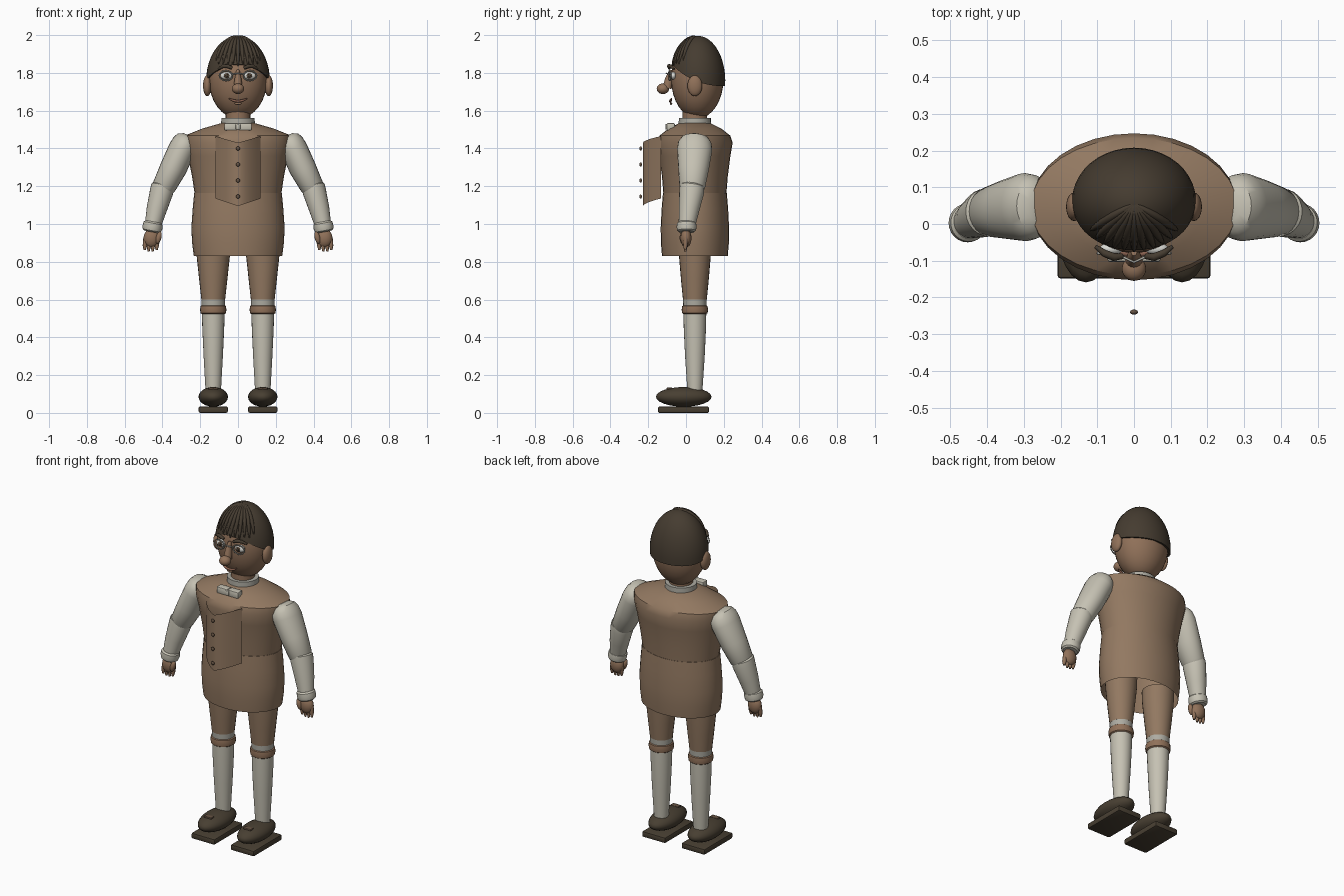
import bpy, bmesh, math
from mathutils import Vector, Matrix

if "Cube" in bpy.data.objects:
    bpy.data.objects.remove(bpy.data.objects["Cube"])


def mat(name, rgb):
    m = bpy.data.materials.new(name)
    m.diffuse_color = (*rgb, 1)
    m.use_nodes = True
    m.node_tree.nodes["Principled BSDF"].inputs["Base Color"].default_value = m.diffuse_color
    return m


TAN = mat("tan cloth", (.29, .19, .12))
SKIN = mat("skin", (.28, .165, .10))
PALE = mat("pale linen", (.56, .535, .45))
GREY = mat("collar grey", (.42, .41, .36))
DARK = mat("dark hair", (.06, .045, .03))
SHOE = mat("shoe leather", (.065, .05, .032))
BUTTON = mat("button brown", (.13, .085, .055))
WHITE = mat("eye white", (.7, .7, .66))
LIP = mat("lip", (.25, .12, .08))


def finish(name, bm, m, fix=True, angle=35):
    if fix:
        bmesh.ops.recalc_face_normals(bm, faces=bm.faces)
    me = bpy.data.meshes.new(name)
    bm.to_mesh(me)
    bm.free()
    me.materials.append(m)
    ob = bpy.data.objects.new(name, me)
    bpy.context.collection.objects.link(ob)
    bpy.ops.object.select_all(action='DESELECT')
    bpy.context.view_layer.objects.active = ob
    ob.select_set(True)
    bpy.ops.object.shade_smooth_by_angle(angle=math.radians(angle))
    return ob


def loft(name, rings, m, n=24, caps=(True, True)):
    """Skin elliptical rings (x, y, z, side radius, depth radius) along a path."""
    bm = bmesh.new()
    pts = [Vector(r[:3]) for r in rings]
    axis = (pts[-1] - pts[0]).normalized()
    u = Vector((0, 1, 0)).cross(axis).normalized()
    v = axis.cross(u)
    loops = []
    for p, r in zip(pts, rings):
        loops.append([bm.verts.new(p + u * r[3] * math.cos(2 * math.pi * i / n)
                                   + v * r[4] * math.sin(2 * math.pi * i / n)) for i in range(n)])
    for a, b in zip(loops, loops[1:]):
        for i in range(n):
            j = (i + 1) % n
            bm.faces.new((a[i], a[j], b[j], b[i]))
    for flag, l in zip(caps, (loops[0], loops[-1])):
        if flag:
            bm.faces.new(l)
    return finish(name, bm, m)


def ball(name, c, r, m, tilt=0, seg=24):
    bm = bmesh.new()
    bmesh.ops.create_uvsphere(bm, u_segments=seg, v_segments=seg // 2, radius=1)
    M = Matrix.Translation(c) @ Matrix.Rotation(tilt, 4, 'Y') @ Matrix.Diagonal((*r, 1))
    bmesh.ops.transform(bm, matrix=M, verts=bm.verts)
    return finish(name, bm, m, angle=60)


def box(name, c, size, m, bevel=.01):
    bm = bmesh.new()
    bmesh.ops.create_cube(bm, size=1)
    bmesh.ops.transform(bm, matrix=Matrix.Translation(c) @ Matrix.Diagonal((*size, 1)), verts=bm.verts)
    bmesh.ops.bevel(bm, geom=bm.edges[:], offset=bevel, segments=2, affect='EDGES', profile=.5)
    return finish(name, bm, m)


def cord(name, pts, radius, m, taper=None, cyclic=False):
    """Round cord along a list of points."""
    cu = bpy.data.curves.new(name, 'CURVE')
    cu.dimensions = '3D'
    cu.bevel_depth = radius
    cu.bevel_resolution = 2
    cu.use_fill_caps = True
    sp = cu.splines.new('POLY')
    sp.points.add(len(pts) - 1)
    sp.use_cyclic_u = cyclic
    for i, (p, q) in enumerate(zip(sp.points, pts)):
        p.co = (*q, 1)
        p.radius = taper[i] if taper else 1
    cu.materials.append(m)
    ob = bpy.data.objects.new(name, cu)
    bpy.context.collection.objects.link(ob)
    return ob


# Coat: upper body and open skirt
CY = .047
loft("coat_upper", [(0, CY, z, a, b) for z, a, b in (
    (1.15, .228, .166), (1.25, .243, .174), (1.36, .265, .188), (1.43, .282, .2),
    (1.468, .282, .187), (1.505, .19, .14), (1.535, .085, .08))], TAN, 32)
loft("coat_skirt", [(0, CY, z, a, b) for z, a, b in (
    (1.165, .232, .169), (1.08, .24, .176), (.98, .247, .181), (.9, .243, .18), (.83, .234, .174))],
    TAN, 32, caps=(True, False))

# Waistcoat front: thin bowed sheet
bm = bmesh.new()
cols = []
for i in range(13):
    x = -.12 + .02 * i
    t = abs(x) / .12
    y = -.228 + .095 * t ** 1.7
    cols.append([bm.verts.new((x, y, z)) for z in (1.095 + .04 * t, 1.43 + .035 * t)])
for a, b in zip(cols, cols[1:]):
    bm.faces.new((a[0], b[0], b[1], a[1]))
finish("waistcoat_front", bm, TAN, fix=False)
for i in range(4):
    ball("button", (0, -.24, 1.145 + .085 * i), (.011, .007, .011), BUTTON, seg=12)

# Neck, collar and bow
loft("neck", [(0, CY, 1.5, .065, .065), (0, CY, 1.64, .065, .065)], SKIN)
loft("collar", [(0, CY, 1.515, .09, .086), (0, CY, 1.562, .088, .085)], GREY)
for s in (-1, 1):
    box("bow_wing", (s * .037, -.081, 1.515), (.07, .044, .038), PALE, .006)
box("bow_knot", (0, -.085, 1.515), (.026, .048, .03), PALE, .005)

# Head and face
HY = .06
ball("head", (0, HY, 1.77), (.155, .139, .212), SKIN, seg=32)
loft("nose_bridge", [(0, -.075, 1.815, .008, .012), (0, -.088, 1.77, .018, .022),
                     (0, -.1, 1.72, .024, .024)], SKIN, 16)
ball("nose_tip", (0, -.122, 1.716), (.033, .033, .028), SKIN)
cord("mouth", [(.012 * i, -.083 + .0004 * i * i, 1.65 + .0009 * i * i) for i in range(-4, 5)],
     .007, LIP, [.3, .8, 1, 1, 1, 1, 1, .8, .3])
cord("lower_lip", [(.01 * i, -.079 + .0004 * i * i, 1.637 + .0008 * i * i) for i in range(-2, 3)],
     .007, SKIN, [.4, .9, 1, .9, .4])
for s in (-1, 1):
    ball("ear", (s * .163, .047, 1.732), (.022, .039, .055), SKIN)
    ball("eye", (s * .062, -.068, 1.785), (.032, .017, .021), WHITE)
    ball("iris", (s * .06, -.083, 1.785), (.014, .005, .015), BUTTON, seg=16)
    ball("pupil", (s * .06, -.087, 1.785), (.008, .004, .009), DARK, seg=12)
    ring = [(s * .064 + .035 * math.cos(k * math.pi / 12), -.088 + .25 * max(0, .035 * s * math.cos(k * math.pi / 12)),
             1.785 + .026 * math.sin(k * math.pi / 12)) for k in range(24)]
    cord("spectacle_rim", ring, .0035, GREY, cyclic=True)
    cord("eyebrow", [(s * .032, -.088, 1.825), (s * .055, -.09, 1.836), (s * .08, -.08, 1.835),
                     (s * .104, -.062, 1.82)], .011, DARK, [.7, 1, .9, .5])
cord("spectacle_bridge", [(-.03, -.09, 1.792), (0, -.104, 1.798), (.03, -.09, 1.792)], .0035, GREY)

# Hair: cap with a hairline that rises to the front
HR = Vector((.169, .145, .24))
HC = Vector((0, .063, 1.756))


def scalp(az, pol, grow=1.0):
    return HC + Vector((HR.x * math.sin(pol) * math.cos(az), HR.y * math.sin(pol) * math.sin(az),
                        HR.z * math.cos(pol))) * grow


bm = bmesh.new()
N, R = 40, 12
top = bm.verts.new(scalp(0, 0))
rows = [[] for _ in range(R)]
for i in range(N):
    az = 2 * math.pi * i / N
    y = HC.y + HR.y * math.sin(az)
    line = 1.73 + .115 * max(0, (.208 - y) / .29) ** 2.3
    end = math.acos((line - HC.z) / HR.z)
    for k in range(R):
        rows[k].append(bm.verts.new(scalp(az, end * (k + 1) / R)))
for i in range(N):
    j = (i + 1) % N
    bm.faces.new((top, rows[0][i], rows[0][j]))
    for a, b in zip(rows, rows[1:]):
        bm.faces.new((a[i], b[i], b[j], a[j]))
bm.faces.new(rows[-1])
finish("hair_cap", bm, DARK, angle=50)

# Fringe strands fanning forward from the crown
for i in range(11):
    f = (i - 5) / 5
    pts = []
    for k in range(9):
        t = k / 8
        x = f * .115 * t ** .8
        y = .05 - .1 * t + .035 * f * f * t
        z = 2.0
        if t > 0:
            az = math.atan2((y - HC.y) / HR.y, x / HR.x)
            p = scalp(az, .05 + t * (1.15 + .04 * (i % 2) - .1 * f * f), .995)
        else:
            p = Vector((0, .055, 1.99))
        pts.append(p)
    cord("fringe_strand", pts, .011, DARK, [.4, .7, .9, 1, 1, 1, .9, .7, .3])

# Arms, hands, legs and shoes, mirrored
for s in (-1, 1):
    loft("upper_arm", [(s * x, y, z, a, b) for x, y, z, a, b in (
        (.262, .048, 1.468, .03, .04), (.269, .048, 1.455, .056, .07), (.279, .047, 1.43, .069, .088),
        (.296, .046, 1.395, .073, .093), (.345, .04, 1.29, .071, .081), (.393, .033, 1.195, .062, .068),
        (.4, .032, 1.175, .05, .055))], PALE)
    loft("forearm", [(s * x, y, z, a, b) for x, y, z, a, b in (
        (.396, .033, 1.215, .045, .05), (.4, .032, 1.2, .06, .065), (.405, .03, 1.17, .062, .066),
        (.43, .017, 1.08, .054, .055), (.449, .006, 1.0, .044, .045))], PALE)
    loft("wrist_cuff", [(s * x, 0.003, z, a, a) for x, z, a in (
        (.447, 1.012, .043), (.449, 1.004, .051), (.453, .982, .053), (.456, .965, .049), (.457, .958, .04))], PALE)
    ball("palm", (s * .458, 0, .925), (.042, .029, .05), SKIN, seg=20)
    for k in range(4):
        x = .426 + .021 * k
        cord("finger", [(s * x, 0, .925), (s * (x + .004), -.003, .885), (s * (x + .005), -.004, .855 + .007 * (k in (0, 3)))],
             .0125, SKIN, [1, .95, .45])
    ball("thumb", (s * .42, -.018, .928), (.015, .016, .034), SKIN, tilt=s * -.25, seg=14)

    lx = s * .131
    loft("breeches", [(lx, CY, .9, .09, .088), (lx, CY, .83, .088, .084), (lx, CY, .7, .074, .073),
                      (lx, CY, .6, .063, .063)], TAN)
    loft("stocking_top", [(lx, CY, .607, .063, .063), (lx, CY, .55, .061, .061)], GREY)
    loft("knee_band", [(lx, CY, z, r, r) for z, r in (
        (.57, .06), (.565, .067), (.546, .07), (.528, .067), (.523, .06))], SKIN)
    loft("stocking", [(lx, CY, .56, .061, .061), (lx, CY, .45, .058, .059), (lx, CY, .3, .051, .052),
                      (lx, CY, .12, .041, .04)], PALE)
    ball("shoe", (lx, -.012, .085), (.078, .147, .052), SHOE)
    box("sole", (lx, -.013, .017), (.155, .27, .034), SHOE, .008)
    box("shoe_buckle", (lx, -.088, .128), (.05, .03, .012), BUTTON, .004)
